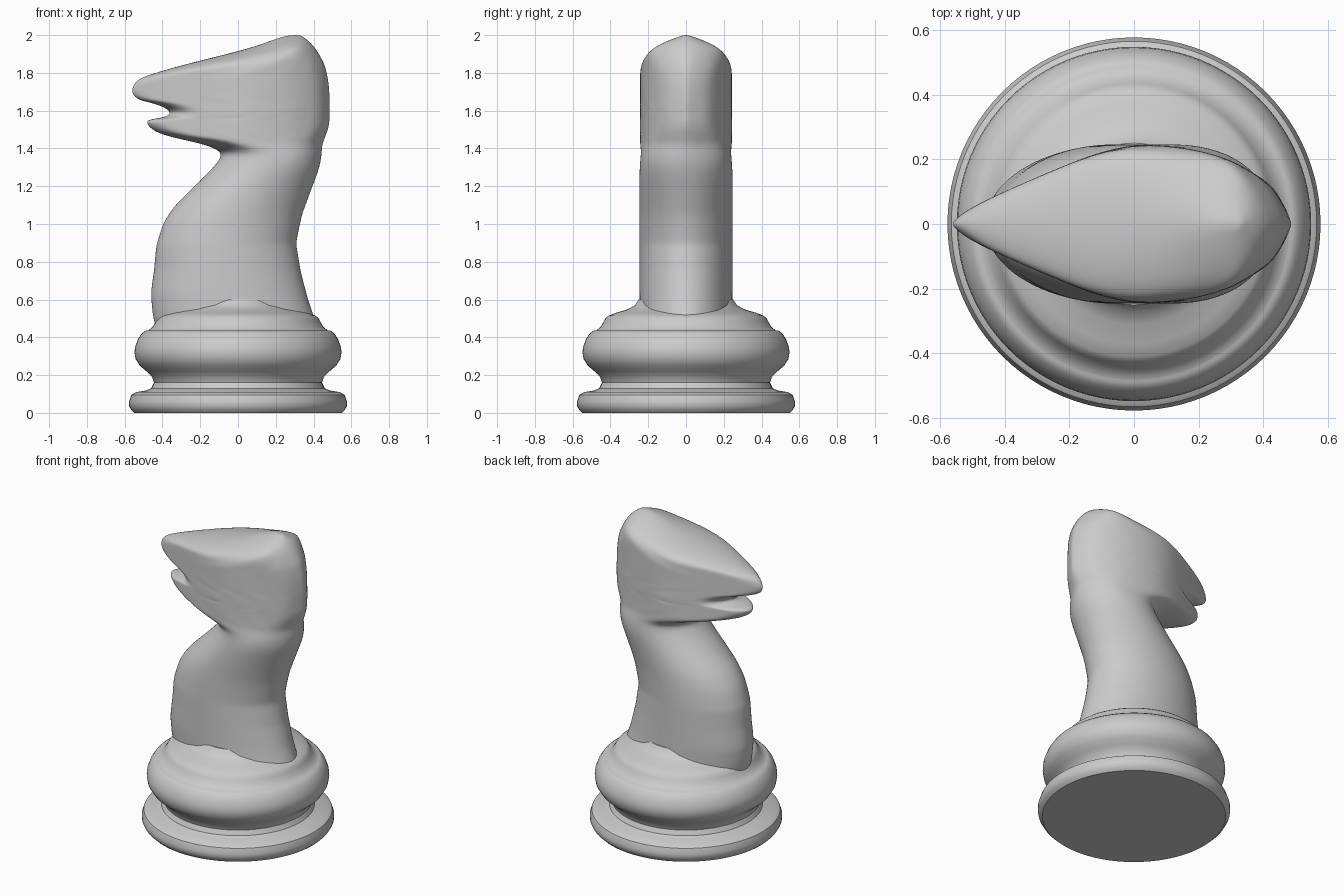
import bpy, bmesh, math

cube = bpy.data.objects.get("Cube")
if cube:
    bpy.data.objects.remove(cube)

grey = bpy.data.materials.new("plain grey")
grey.use_nodes = True
colour = (0.6, 0.6, 0.6, 1)
grey.diffuse_color = colour
grey.node_tree.nodes["Principled BSDF"].inputs["Base Color"].default_value = colour


def interpolate(points, t):
    """Piecewise linear lookup in (t, value) pairs."""
    if t <= points[0][0]:
        return points[0][1]
    for (t0, v0), (t1, v1) in zip(points, points[1:]):
        if t <= t1:
            return v0 + (v1 - v0) * (t - t0) / (t1 - t0)
    return points[-1][1]


def loft(name, rings, sharp_angle, levels=0):
    """Join equal-sized closed rings, cap both ends and shade smooth."""
    bm = bmesh.new()
    loops = [[bm.verts.new(p) for p in ring] for ring in rings]
    for low, high in zip(loops, loops[1:]):
        for i in range(len(low)):
            k = (i + 1) % len(low)
            bm.faces.new((low[i], low[k], high[k], high[i]))
    bm.faces.new(loops[0][::-1])
    bm.faces.new(loops[-1])
    bmesh.ops.recalc_face_normals(bm, faces=bm.faces)
    mesh = bpy.data.meshes.new(name)
    bm.to_mesh(mesh)
    bm.free()
    mesh.materials.append(grey)
    obj = bpy.data.objects.new(name, mesh)
    bpy.context.collection.objects.link(obj)
    if levels:
        sub = obj.modifiers.new("smooth", 'SUBSURF')
        sub.levels = sub.render_levels = levels
    bpy.ops.object.select_all(action='DESELECT')
    obj.select_set(True)
    bpy.context.view_layer.objects.active = obj
    bpy.ops.object.shade_smooth_by_angle(angle=math.radians(sharp_angle))
    return obj


def turned(name, profile, sides=96):
    """Lathe a (radius, height) profile about the z axis."""
    turn = [math.tau * i / sides for i in range(sides)]
    rings = [[(r * math.cos(a), r * math.sin(a), z) for a in turn] for r, z in profile]
    return loft(name, rings, 40)


# Turned foot with its waist and bulging ring
turned("base", [
    (.55, 0), (.565, .015), (.576, .035), (.577, .06), (.565, .095), (.54, .11),
    (.49, .118), (.46, .13), (.445, .16), (.455, .19), (.485, .22), (.52, .25),
    (.542, .285), (.548, .32), (.545, .35), (.53, .39), (.51, .42), (.49, .435)])

# Sloping collar between the base and the neck
turned("collar", [
    (.495, .43), (.475, .437), (.452, .455), (.435, .485), (.425, .503), (.41, .515),
    (.37, .53), (.31, .548), (.27, .57), (.25, .6)])

# Chest, throat, jaw, mouth, nose and forehead, as (height, x)
front = [
    (.44, -.43), (.48, -.445), (.54, -.455), (.64, -.463), (.76, -.445), (.88, -.435),
    (1, -.4), (1.1, -.335), (1.2, -.23), (1.29, -.14), (1.35, -.09), (1.385, -.09),
    (1.42, -.17), (1.45, -.31), (1.475, -.41), (1.505, -.465), (1.54, -.49),
    (1.555, -.47), (1.565, -.38), (1.59, -.355), (1.615, -.385), (1.64, -.45),
    (1.655, -.53), (1.69, -.565), (1.73, -.56), (1.77, -.53), (1.8, -.44),
    (1.84, -.3), (1.885, -.12), (1.93, .06), (1.965, .16), (1.99, .23), (2, .28)]

# Back of the neck and head, as (height, x)
back = [
    (.44, .43), (.52, .4), (.6, .372), (.75, .333), (.9, .308), (1.05, .34), (1.2, .395),
    (1.31, .438), (1.42, .447), (1.52, .485), (1.65, .488), (1.75, .482), (1.84, .462),
    (1.92, .42), (1.97, .375), (2, .33)]

# Half width of the head along x
plan = [
    (-.57, .015), (-.45, .078), (-.3, .145), (-.2, .187), (-.1, .225), (0, .245),
    (.1, .243), (.2, .228), (.3, .198), (.4, .14), (.45, .095), (.49, .03)]


def end_round(distance, radius):
    t = min(1, max(0, distance / radius))
    return math.sqrt(1 - (1 - t) ** 2)


def body_ring(z, sides=40):
    x0, x1 = interpolate(front, z), interpolate(back, z)
    crown = max(0, (z - 1.78) / .225)
    limit = .247 * math.sqrt(1 - crown ** 2)
    blend = min(1, max(0, (z - 1.3) / .13))
    front_radius = .03 + interpolate(plan, x0)
    back_radius = .03 + .8 * interpolate(plan, x1)
    ring = []
    for i in range(sides):
        a = math.tau * i / sides
        x = (x0 + x1) / 2 - (x1 - x0) / 2 * math.cos(a)
        neck = .247 * abs(math.sin(a))
        head = min(interpolate(plan, x), limit)
        head *= end_round(x - x0, front_radius) * end_round(x1 - x, back_radius)
        y = neck * (1 - blend) + head * blend
        ring.append((x, math.copysign(y, math.sin(a)), z))
    return ring


# Neck and horse head
heights = sorted({z for z, x in front} | {z for z, x in back if z < 1.3})
loft("horse_head", [body_ring(z) for z in heights], 60, levels=2)
